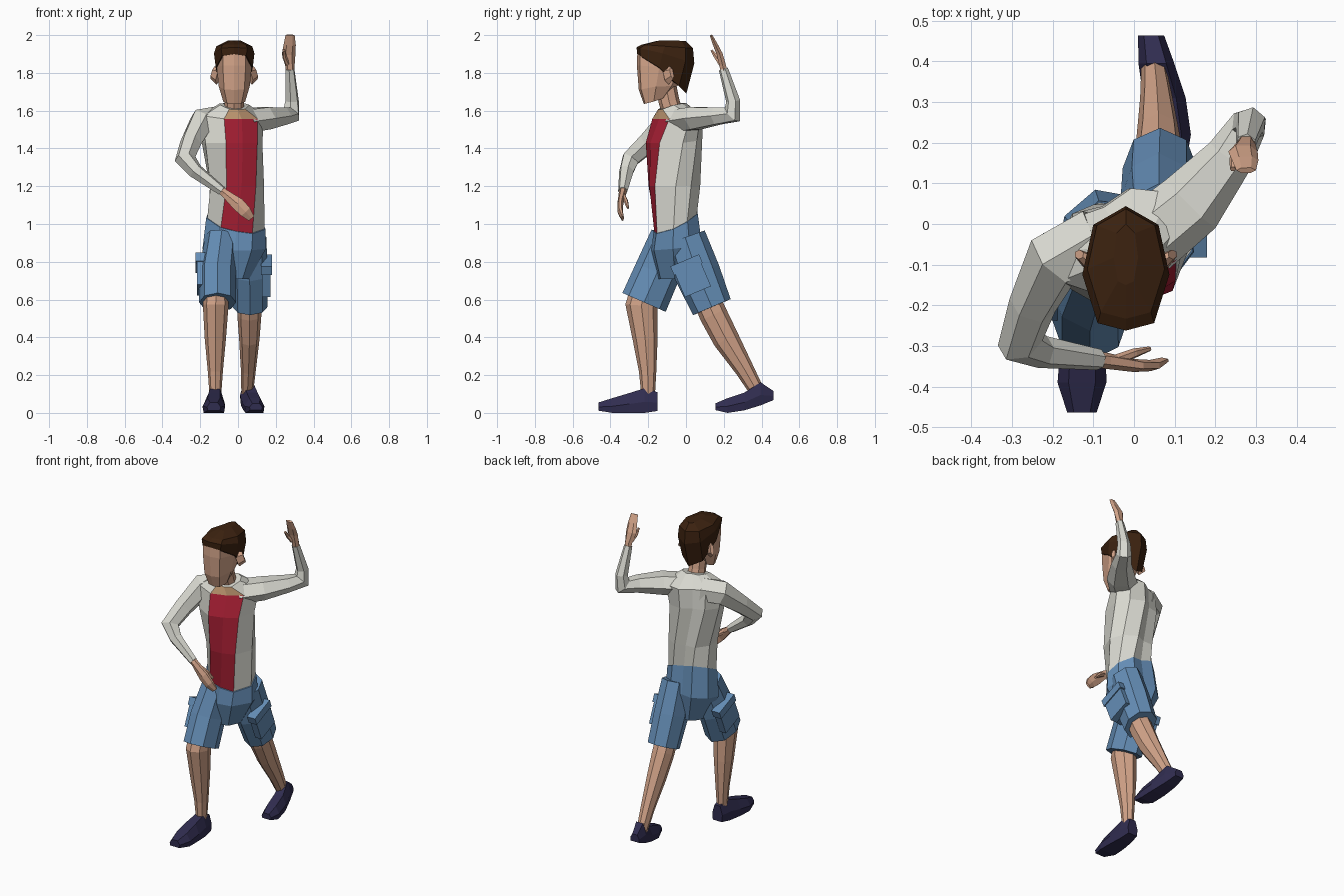
import bpy, bmesh, math
from mathutils import Vector, Matrix


def material(name, rgb):
    m = bpy.data.materials.new(name)
    m.diffuse_color = (*rgb, 1)
    return m


SKIN = material("skin", (0.65, 0.37, 0.25))
TAN = material("tan collar", (0.57, 0.34, 0.18))
JACKET = material("light grey jacket", (0.70, 0.70, 0.64))
RED = material("red shirt", (0.40, 0.014, 0.035))
BLUE = material("blue denim", (0.13, 0.27, 0.47))
HAIR = material("dark brown hair", (0.045, 0.016, 0.005))
SHOE = material("navy shoe", (0.03, 0.026, 0.08))


def finish(name, bm, mats):
    bmesh.ops.recalc_face_normals(bm, faces=bm.faces)
    me = bpy.data.meshes.new(name)
    bm.to_mesh(me)
    bm.free()
    for m in mats:
        me.materials.append(m)
    ob = bpy.data.objects.new(name, me)
    bpy.context.collection.objects.link(ob)
    return ob


def skin_rings(name, rings, mats, rule=None):
    """Bridge rings of points; rule(band, segment, count) picks the colour."""
    bm = bmesh.new()
    vs = [[bm.verts.new(p) for p in r] for r in rings]
    n = len(rings[0])
    for i in range(len(vs) - 1):
        for j in range(n):
            k = (j + 1) % n
            f = bm.faces.new((vs[i][j], vs[i][k], vs[i + 1][k], vs[i + 1][j]))
            if rule:
                f.material_index = rule(i, j, n)
    bm.faces.new(vs[0])
    bm.faces.new(vs[-1])
    return finish(name, bm, mats)


def mirrored(half):
    return half + [(-u, v) for u, v in reversed(half[1:-1])]


def level(prof, cx, cy, rx, ry, zf, zs, zb, rot=0, roll=0):
    """Near-horizontal ring with own heights at front, side and back."""
    c, s = math.cos(math.radians(rot)), math.sin(math.radians(rot))
    out = []
    for u, v in prof:
        z = zs + (zf - zs) * -v if v < 0 else zs + (zb - zs) * v
        x, y = u * rx, v * ry
        out.append((cx + x * c - y * s, cy + x * s + y * c, z + roll * u))
    return out


def limb(name, pts, n, ref, mat):
    """Tube through (x, y, z, half width along ref, half depth) stations."""
    P = [Vector(p[:3]) for p in pts]
    rings = []
    for i, p in enumerate(pts):
        d1 = (P[i] - P[i - 1]).normalized() if i else Vector()
        d2 = (P[i + 1] - P[i]).normalized() if i < len(P) - 1 else Vector()
        t = (d1 + d2).normalized()
        u = Vector(ref)
        u = (u - t * u.dot(t)).normalized()
        v = t.cross(u)
        rings.append([P[i] + u * p[3] * math.cos(a) + v * p[4] * math.sin(a)
                      for a in (2 * math.pi * k / n for k in range(n))])
    return skin_rings(name, rings, [mat])


# Torso: jacket with open front showing the shirt, and a bare collar
body = mirrored([(0, -1), (.55, -.9), (1, -.15), (.9, .5), (.45, .98), (0, .88)])
torso = [
    level(body, -.012, -.055, .152, .112, .95, 1.0, 1.06, 2, -.03),
    level(body, -.008, -.065, .145, .132, 1.2, 1.2, 1.2, 12),
    level(body, -.03, -.065, .165, .135, 1.43, 1.43, 1.45, 24),
    level(body, -.03, -.045, .18, .11, 1.555, 1.575, 1.57, 27),
    level(body, -.02, -.075, .08, .07, 1.605, 1.635, 1.64, 15)]
skin_rings("jacket_torso", torso, [JACKET, RED, TAN],
           lambda i, j, n: 0 if j not in (0, n - 1) else (2 if i == 3 else 1))

# Neck, head and ears
limb("neck", [(-.02, -.065, 1.57, .055, .055), (-.02, -.09, 1.65, .05, .055),
              (-.02, -.11, 1.75, .05, .055)], 8, (1, 0, 0), SKIN)
skull = mirrored([(0, -1), (.65, -.88), (1, -.1), (.75, .7), (0, 1)])
skin_rings("head", [
    level(skull, -.02, -.165, .058, .058, 1.635, 1.65, 1.67),
    level(skull, -.02, -.148, .082, .102, 1.71, 1.73, 1.73),
    level(skull, -.02, -.128, .093, .132, 1.84, 1.83, 1.82),
    level(skull, -.02, -.125, .092, .132, 1.92, 1.91, 1.90)], [SKIN])
for side, label in ((-1, "right"), (1, "left")):
    limb(label + "_ear", [(-.02 + side * .08, -.1, 1.785, .05, .025),
                          (-.02 + side * .115, -.075, 1.80, .035, .012)],
         6, (0, 0, 1), SKIN)

# Hair cap: fringe high in front, nape low at the back
skin_rings("hair", [
    level(skull, -.02, -.128, .098, .130, 1.90, 1.82, 1.69),
    level(skull, -.02, -.109, .107, .153, 1.935, 1.90, 1.85),
    level(skull, -.02, -.098, .095, .135, 1.95, 1.94, 1.93),
    level(skull, -.02, -.075, .03, .075, 1.97, 1.973, 1.968)], [HAIR])

# Sleeves
limb("right_sleeve", [
    (-.09, -.03, 1.55, .08, .075), (-.195, -.085, 1.535, .08, .075),
    (-.25, -.2, 1.43, .06, .058), (-.28, -.293, 1.345, .05, .058),
    (-.225, -.315, 1.28, .042, .04), (-.085, -.334, 1.175, .026, .026)],
    6, (.034, -.058, .052), JACKET)
limb("left_sleeve", [
    (.03, -.04, 1.545, .09, .07), (.14, .05, 1.56, .085, .068),
    (.235, .165, 1.572, .06, .052), (.283, .245, 1.58, .046, .056),
    (.286, .25, 1.65, .038, .038), (.275, .198, 1.82, .025, .025)],
    6, (.757, -.655, 0), JACKET)

# Hands with thumbs
limb("right_hand", [
    (-.1, -.332, 1.187, .02, .022), (-.07, -.336, 1.163, .02, .024),
    (0, -.348, 1.105, .016, .04), (.04, -.348, 1.065, .014, .036),
    (.07, -.335, 1.03, .007, .022)], 6, (0, 1, 0), SKIN)
limb("right_thumb", [(-.045, -.335, 1.15, .014, .018), (.0, -.318, 1.12, .012, .014),
                     (.038, -.307, 1.085, .006, .007)], 6, (0, 1, 0), SKIN)
limb("left_hand", [
    (.276, .203, 1.80, .022, .021), (.275, .194, 1.84, .025, .02),
    (.268, .178, 1.90, .036, .018), (.274, .155, 1.95, .032, .014),
    (.276, .132, 2.0, .024, .008)], 6, (1, 0, 0), SKIN)
limb("left_thumb", [(.262, .185, 1.85, .014, .016), (.246, .16, 1.885, .012, .013),
                    (.243, .135, 1.92, .007, .007)], 6, (1, 0, 0), SKIN)

# Shorts: hips and two legs
skin_rings("shorts_hips", [
    level(body, -.012, -.055, .157, .117, .96, 1.01, 1.07, 2, -.03),
    level(body, -.02, -.048, .168, .135, .86, .87, .89),
    level(body, -.02, -.045, .08, .10, .71, .71, .72)], [BLUE])
limb("right_shorts_leg", [
    (-.085, -.08, .93, .088, .11), (-.108, -.15, .75, .098, .122),
    (-.108, -.222, .585, .098, .125)], 8, (1, 0, 0), BLUE)
limb("left_shorts_leg", [
    (.062, -.005, .93, .088, .11), (.062, .06, .74, .095, .122),
    (.064, .137, .56, .092, .108)], 8, (1, 0, 0), BLUE)

# Cargo pockets with flaps
for label, c, tilt in (("right", (-.195, -.135, .73), -.4), ("left", (.15, .03, .72), .4)):
    for part, size, up in (("pocket", (.045, .15, .17), 0), ("pocket_flap", (.058, .165, .05), .07)):
        bm = bmesh.new()
        bmesh.ops.create_cube(bm, size=1, matrix=Matrix.Translation(c)
                              @ Matrix.Rotation(tilt, 4, 'X')
                              @ Matrix.Translation((0, 0, up))
                              @ Matrix.Diagonal((*size, 1)))
        finish(label + "_" + part, bm, [BLUE])

# Bare legs
limb("right_leg", [
    (-.115, -.21, .68, .062, .075), (-.118, -.236, .57, .068, .085),
    (-.12, -.216, .39, .056, .066), (-.12, -.203, .22, .04, .046),
    (-.12, -.2, .08, .03, .035)], 8, (1, 0, 0), SKIN)
limb("left_leg", [
    (.06, .09, .64, .06, .07), (.06, .145, .52, .064, .074),
    (.06, .212, .39, .054, .07), (.055, .31, .23, .04, .05),
    (.048, .39, .09, .03, .037)], 8, (1, 0, 0), SKIN)


# Shoes: stations (x, y, half width, sole height, top height), toe to heel
def shoe(name, stations):
    shape = ((-.9, 0), (.9, 0), (1, .45), (.55, 1), (-.55, 1), (-1, .45))
    skin_rings(name, [[(x + u * w, y, b + v * (t - b)) for u, v in shape]
                      for x, y, w, b, t in stations], [SHOE])


shoe("right_shoe", [(-.128, -.464, .036, .012, .055), (-.128, -.39, .06, 0, .078),
                    (-.125, -.30, .056, 0, .105), (-.12, -.22, .046, 0, .13),
                    (-.118, -.152, .036, .01, .11)])
shoe("left_shoe", [(.095, .155, .034, .015, .05), (.088, .22, .052, 0, .078),
                   (.075, .31, .052, .014, .108), (.055, .395, .044, .04, .162),
                   (.042, .464, .032, .068, .115)])
